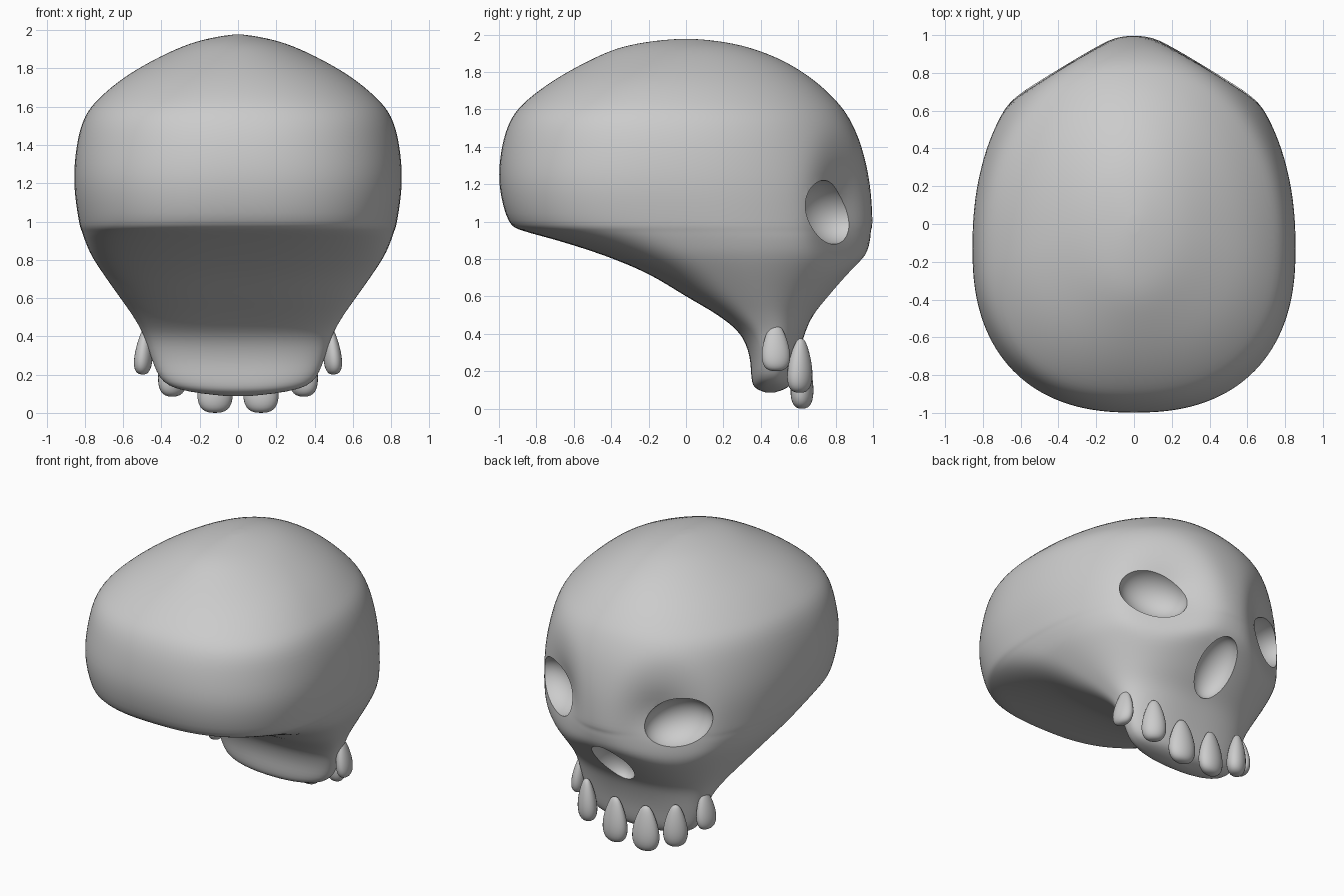
import bpy, bmesh, math
from mathutils import Matrix, Vector

if "Cube" in bpy.data.objects:
    bpy.data.objects.remove(bpy.data.objects["Cube"])

bone = bpy.data.materials.new("bone_grey")
bone.diffuse_color = (0.6, 0.6, 0.6, 1)
bone.use_nodes = True
bone.node_tree.nodes["Principled BSDF"].inputs["Base Color"].default_value = bone.diffuse_color

# Horizontal sections: height, rear y, widest y, face y, half width, squareness
SECTIONS = [
    (.085, .43, .45, .47, .03, 2), (.11, .37, .45, .54, .25, 2.4),
    (.16, .35, .46, .575, .39, 2.7), (.28, .34, .46, .60, .45, 2.8),
    (.40, .29, .44, .635, .49, 2.8), (.50, .17, .38, .68, .545, 2.8),
    (.60, .00, .30, .765, .615, 2.7), (.72, -.20, .20, .87, .70, 2.65),
    (.82, -.44, .10, .96, .765, 2.6), (.90, -.69, .03, .985, .80, 2.6),
    (.95, -.87, -.01, .99, .817, 2.55), (1.0, -.95, -.05, 1, .832, 2.5),
    (1.20, -1, -.12, .985, .858, 2.4), (1.40, -.985, -.14, .94, .843, 2.3),
    (1.55, -.935, -.15, .875, .80, 2.3), (1.65, -.85, -.15, .80, .72, 2.2),
    (1.76, -.70, -.12, .68, .585, 2.1), (1.86, -.52, -.05, .52, .41, 2),
    (1.93, -.355, 0, .34, .25, 2), (1.965, -.175, 0, .17, .11, 2),
    (1.977, -.03, 0, .03, .02, 2),
]
STEPS, SIDES = 4, 128
CHEEK = Vector((.52, .854))  # direction of the flattened planes beside the nose


def curve_point(i, t):
    """Smooth curve through the sections."""
    last = len(SECTIONS) - 1
    p = [SECTIONS[min(max(i + k, 0), last)] for k in (-1, 0, 1, 2)]
    return [.5 * (2 * b + (c - a) * t + (2 * a - 5 * b + 4 * c - d) * t * t
                  + (3 * b - a - 3 * c + d) * t ** 3) for a, b, c, d in zip(*p)]


def power(v, n):
    return math.copysign(abs(v) ** (2 / n), v)


def shape_face(x, y, z):
    """Flatten the face beside the nose and dent the inner brow."""
    if y < .3:
        return x, y, z
    side = math.copysign(1, x)
    p = Vector((abs(x), y))
    over = p.dot(CHEEK) - .86
    if over > 0:
        p -= CHEEK * (over - .05 * math.tanh(over / .05))
    dent = math.exp(-((p.x - .38) / .13) ** 2 - ((z - 1.1) / .13) ** 2)
    p -= CHEEK * .05 * dent
    return side * max(p.x, 0), p.y, z


def make_object(name, bm):
    bmesh.ops.recalc_face_normals(bm, faces=bm.faces)
    mesh = bpy.data.meshes.new(name)
    bm.to_mesh(mesh)
    bm.free()
    mesh.materials.append(bone)
    obj = bpy.data.objects.new(name, mesh)
    bpy.context.collection.objects.link(obj)
    return obj


def activate(obj):
    bpy.ops.object.select_all(action='DESELECT')
    obj.select_set(True)
    bpy.context.view_layer.objects.active = obj


# Skull: loft through the sections
bm = bmesh.new()
rings = []
levels = [(i, s / STEPS) for i in range(len(SECTIONS) - 1) for s in range(STEPS)]
for i, t in levels + [(len(SECTIONS) - 2, 1)]:
    z, rear, mid, face, w, n = curve_point(i, t)
    ring = []
    for k in range(SIDES):
        a = 2 * math.pi * k / SIDES
        c, s = math.cos(a), math.sin(a)
        e = 2 + (n - 2) * .5 if s > 0 else n
        reach = face - mid if s > 0 else mid - rear
        ring.append(bm.verts.new(shape_face(w * power(c, e), mid + reach * power(s, e), z)))
    rings.append(ring)
for lo, hi in zip(rings, rings[1:]):
    for k in range(SIDES):
        j = (k + 1) % SIDES
        bm.faces.new((lo[k], lo[j], hi[j], hi[k]))
bm.faces.new(rings[0])
bm.faces.new(rings[-1])
skull = make_object("skull", bm)
soften = skull.modifiers.new("soften", 'SMOOTH')
soften.factor, soften.iterations = .5, 8


# Eye sockets and nose opening: hollows cut by ellipsoids
def socket_cutter(name, location, size, turn, tilt, roll):
    bm = bmesh.new()
    bmesh.ops.create_uvsphere(bm, u_segments=64, v_segments=32, radius=1)
    m = (Matrix.Translation(location) @ Matrix.Rotation(turn, 4, 'Z')
         @ Matrix.Rotation(tilt, 4, 'X') @ Matrix.Rotation(roll, 4, 'Y')
         @ Matrix.Diagonal((*size, 1)))
    bm.transform(m)
    obj = make_object(name, bm)
    obj.hide_render = True
    return obj


cutters = [socket_cutter("eye_socket_cutter", (s * .49, .785, 1.05),
                         (.23, .18, .165), -s * math.radians(32), 0,
                         -s * math.radians(18)) for s in (1, -1)]
cutters.append(socket_cutter("nose_cutter", (0, .815, .66), (.135, .12, .215), 0,
                             math.radians(-42), 0))
for cutter in cutters:
    cut = skull.modifiers.new("hollow", 'BOOLEAN')
    cut.operation, cut.object, cut.solver = 'DIFFERENCE', cutter, 'EXACT'
activate(skull)
for mod in list(skull.modifiers):
    bpy.ops.object.modifier_apply(modifier=mod.name)
for cutter in cutters:
    bpy.data.objects.remove(cutter)
bpy.ops.object.shade_smooth_by_angle(angle=math.radians(40))


# Teeth: rounded pegs, broad at the biting end and narrow at the root
def tooth(name, x, y, bottom, top, width, depth, turn, lean):
    bm = bmesh.new()
    bmesh.ops.create_uvsphere(bm, u_segments=24, v_segments=20, radius=1)
    for v in bm.verts:
        z = v.co.z
        taper = (1 - .36 * z) * max(.03, 1 - z * z) ** -.13
        v.co.x *= taper
        v.co.y *= taper
    m = (Matrix.Translation((x, y, (bottom + top) / 2))
         @ Matrix.Rotation(-turn, 4, 'Z') @ Matrix.Rotation(lean, 4, 'X')
         @ Matrix.Diagonal((width / 2.3, depth / 2.3, (top - bottom) / 2, 1)))
    bm.transform(m)
    obj = make_object(name, bm)
    activate(obj)
    bpy.ops.object.shade_smooth_by_angle(angle=math.radians(60))


for side, s in (("right", 1), ("left", -1)):
    tooth(side + "_front_tooth", s * .12, .62, .0, .31, .2, .13,
          s * math.radians(8), math.radians(0))
    tooth(side + "_middle_tooth", s * .345, .61, .085, .375, .17, .13,
          s * math.radians(35), math.radians(-2))
    tooth(side + "_back_tooth", s * .49, .48, .2, .455, .165, .1,
          s * math.radians(80), math.radians(6))
